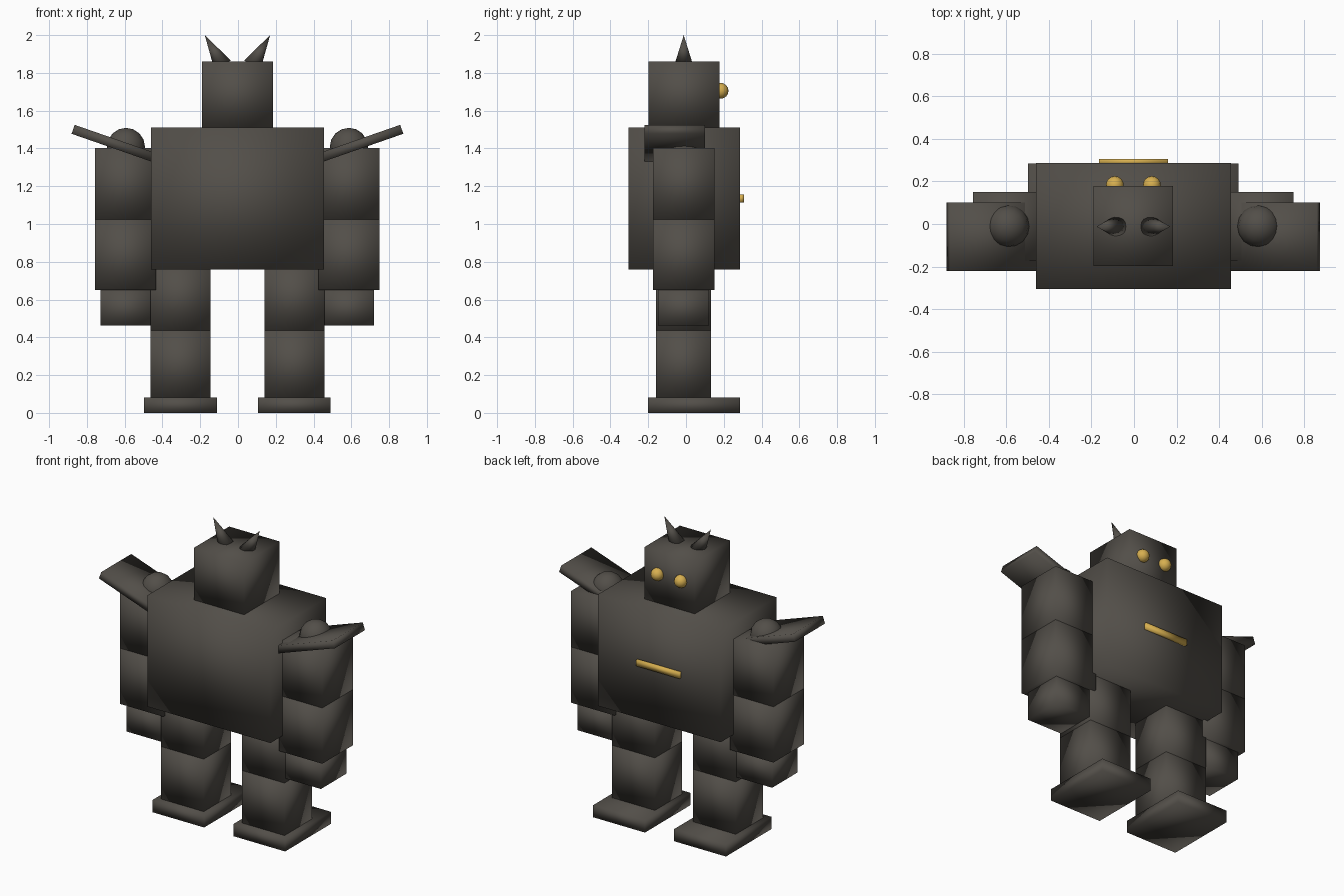
import bpy
from mathutils import Vector, Matrix

if "Cube" in bpy.data.objects:
    bpy.data.objects.remove(bpy.data.objects["Cube"])

CX = -0.003  # centre line


def material(name, rgb):
    m = bpy.data.materials.new(name)
    m.diffuse_color = (*rgb, 1)
    m.use_nodes = True
    m.node_tree.nodes["Principled BSDF"].inputs["Base Color"].default_value = m.diffuse_color
    return m


IRON = material("dark_iron", (0.085, 0.077, 0.066))
GOLD = material("gold", (0.68, 0.43, 0.08))


def finish(name, mat):
    ob = bpy.context.object
    ob.name = name
    ob.data.materials.append(mat)
    bpy.ops.object.shade_smooth()  # soft shading, even across box corners
    return ob


def box(name, x, y, z, mat=IRON):
    """Box from (min, max) pairs."""
    bpy.ops.mesh.primitive_cube_add(size=1)
    ob = finish(name, mat)
    size = [b - a for a, b in (x, y, z)]
    mid = [(a + b) / 2 for a, b in (x, y, z)]
    ob.data.transform(Matrix.Translation(mid) @ Matrix.Diagonal((*size, 1)))
    return ob


def ball(name, loc, r, mat):
    bpy.ops.mesh.primitive_uv_sphere_add(segments=16, ring_count=8, radius=r, location=loc)
    return finish(name, mat)


# Torso, head and mouth bar
box("torso", (-0.46, 0.455), (-0.305, 0.287), (0.76, 1.51))
box("head", (-0.19, 0.184), (-0.198, 0.178), (1.51, 1.86))
box("mouth", (-0.165, 0.159), (0.28, 0.306), (1.115, 1.155), GOLD)

for s, side in ((-1, "left"), (1, "right")):
    def span(a, b):
        return tuple(sorted((CX + s * a, CX + s * b)))

    # Leg and foot
    box(side + "_foot", span(0.109, 0.494), (-0.2, 0.285), (0, 0.082))
    box(side + "_shin", span(0.142, 0.46), (-0.158, 0.132), (0.082, 0.435))
    box(side + "_thigh", span(0.142, 0.46), (-0.158, 0.132), (0.435, 0.79))

    # Arm and hand
    box(side + "_upper_arm", span(0.43, 0.753), (-0.175, 0.15), (1.025, 1.402))
    box(side + "_forearm", span(0.43, 0.753), (-0.175, 0.15), (0.65, 1.025))
    box(side + "_hand", span(0.456, 0.724), (-0.148, 0.122), (0.462, 0.65))
    ball(side + "_shoulder_ball", (CX + s * 0.59, -0.01, 1.408), 0.101, IRON)

    # Sloping shoulder plate, rising outwards
    plate = box(side + "_shoulder_plate", (-0.235, 0.235), (-0.16, 0.16), (-0.025, 0.025))
    plate.location = (CX + s * 0.648, -0.06, 1.424)
    plate.rotation_euler.y = -s * 0.335

    # Eye
    ball(side + "_eye", (CX + s * 0.087, 0.183, 1.705), 0.042, GOLD)

    # Horn leaning outwards
    base, tip = Vector((CX + s * 0.078, -0.012, 1.84)), Vector((CX + s * 0.173, -0.012, 2.0))
    bpy.ops.mesh.primitive_cone_add(vertices=16, radius1=0.05, radius2=0, depth=(tip - base).length,
                                    location=(base + tip) / 2,
                                    rotation=(tip - base).to_track_quat('Z', 'Y').to_euler())
    finish(side + "_horn", IRON)
